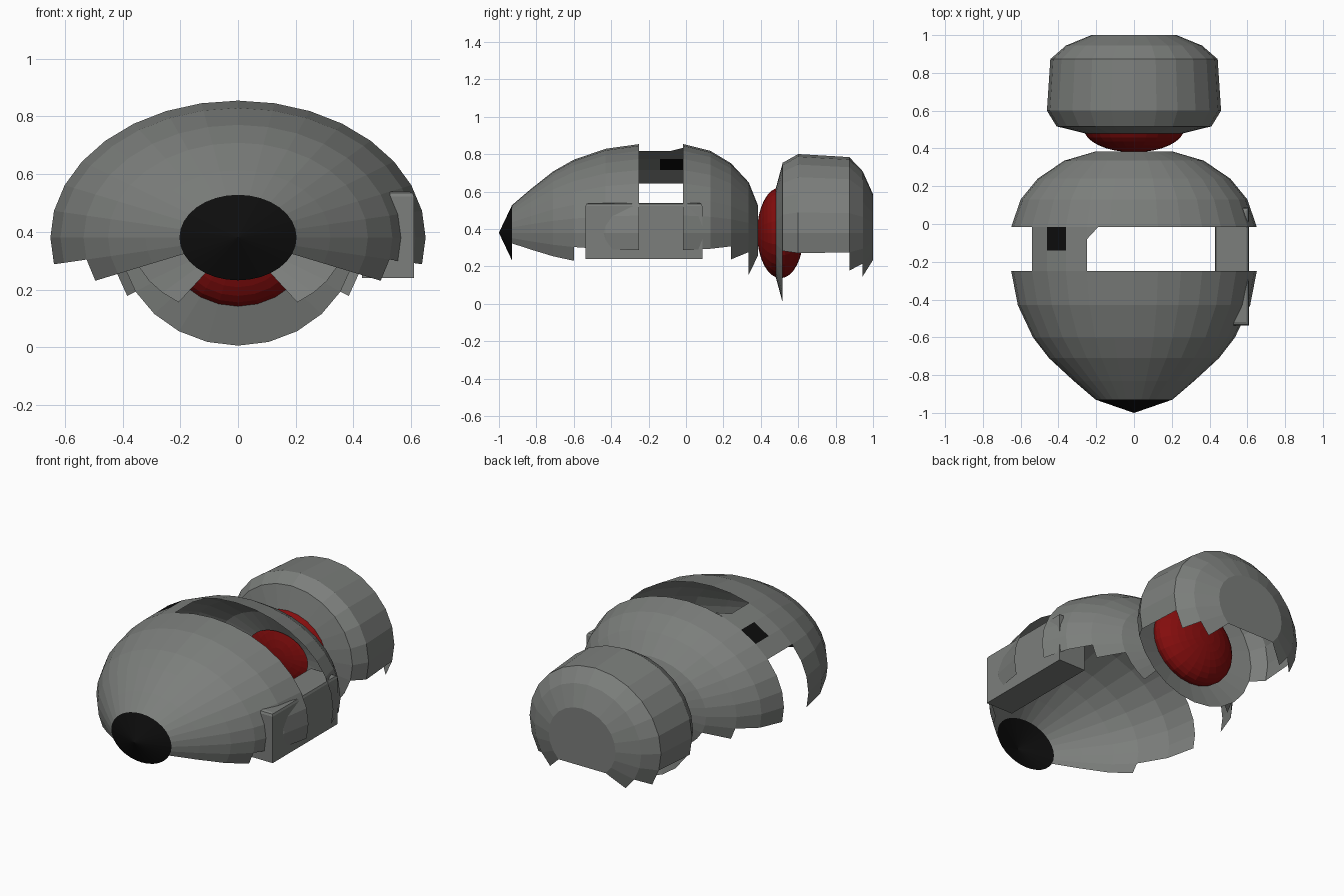
import bpy, bmesh
from math import sin, cos, pi

cube = bpy.data.objects.get("Cube")
if cube:
    bpy.data.objects.remove(cube, do_unlink=True)

MID_Z = 0.38


def material(name, rgb):
    m = bpy.data.materials.new(name)
    m.use_nodes = True
    m.diffuse_color = (*rgb, 1)
    m.node_tree.nodes["Principled BSDF"].inputs["Base Color"].default_value = (*rgb, 1)
    return m


GREY = material("grey", (0.2, 0.21, 0.2))
BLACK = material("black", (0.004, 0.004, 0.004))
RED = material("red", (0.23, 0.004, 0.004))


def finish(name, bm, *mats):
    bmesh.ops.remove_doubles(bm, verts=bm.verts, dist=0.0005)
    mesh = bpy.data.meshes.new(name)
    bm.to_mesh(mesh)
    bm.free()
    for m in mats:
        mesh.materials.append(m)
    ob = bpy.data.objects.new(name, mesh)
    bpy.context.collection.objects.link(ob)
    return ob


def point(y, rx, ratio, turn):
    """Point on an elliptical ring, turn being the angle above +x."""
    return (rx * cos(turn), y, MID_Z + rx / ratio * sin(turn))


def band(bm, front, back, ratio, segs, first, last):
    """Quads between two (y, radius) rings, over a range of segments."""
    faces = []
    for i in range(first, last):
        a, b = 2 * pi * i / segs, 2 * pi * (i + 1) / segs
        corners = [point(*front, ratio, a), point(*back, ratio, a),
                   point(*back, ratio, b), point(*front, ratio, b)]
        faces.append(bm.faces.new([bm.verts.new(c) for c in corners]))
    return faces


def shell(rings, drops, ratio, segs):
    """Open shell; each band reaches its own number of segments below the middle."""
    bm = bmesh.new()
    for front, back, drop in zip(rings, rings[1:], drops):
        band(bm, front, back, ratio, segs, -drop, segs // 2 + drop)
    return bm


# Nose tip and front shell
nose = shell([(-1, 0.001), (-0.93, 0.203)], [8], 1.37, 32)
finish("nose_tip", nose, BLACK)
front = shell([(-0.93, 0.203), (-0.83, 0.32), (-0.71, 0.45), (-0.6, 0.535),
               (-0.43, 0.615), (-0.25, 0.65)], [2, 2, 2, 1, 1], 1.37, 32)
finish("front_shell", front, GREY)

# Middle shell, open at the back
middle = shell([(-0.015, 0.65), (0.13, 0.6), (0.24, 0.51), (0.335, 0.37),
                (0.385, 0.2)], [1, 1, 2, 5], 1.37, 32)
finish("middle_shell", middle, GREY)

# Bridge strip between the shells, with one black panel
bridge = bmesh.new()
band(bridge, (-0.25, 0.65), (-0.14, 0.65), 1.37, 32, 10, 13)
for i, face in enumerate(band(bridge, (-0.14, 0.65), (-0.015, 0.65), 1.37, 32, 10, 13)):
    face.material_index = int(i == 1)
edge, tip = 10 * pi / 16, 9.5 * pi / 16
bridge.faces.new([bridge.verts.new(point(y, 0.65, 1.37, t))
                  for y, t in ((-0.08, edge), (-0.015, tip), (-0.015, edge))])
finish("bridge_strip", bridge, GREY, BLACK)

# Rear housing with its flat end
rear_rings = [(0.48, 0.26), (0.517, 0.41), (0.6, 0.461), (0.873, 0.443),
              (0.945, 0.36), (1.0, 0.225)]
rear = shell(rear_rings, [6, 1, 1, 2, 3], 1.095, 24)
rear.faces.new([rear.verts.new(point(*rear_rings[-1], 1.095, i * pi / 12))
                for i in range(15, -4, -1)])
finish("rear_housing", rear, GREY)

# Red joint ball between the shells
ball = bmesh.new()
bmesh.ops.create_uvsphere(ball, u_segments=24, v_segments=16, radius=1)
joint = finish("joint_ball", ball, RED)
joint.rotation_euler.x = pi / 2
joint.scale = (0.265, 0.243, 0.125)
joint.location = (0, 0.505, MID_Z)

# Side box
box = bmesh.new()
bmesh.ops.create_cube(box, size=1)
bmesh.ops.scale(box, vec=(0.18, 0.625, 0.3), verts=box.verts)
bmesh.ops.translate(box, vec=(0.52, -0.225, 0.39), verts=box.verts)
upper = [e for e in box.edges if all(v.co.z > 0.5 for v in e.verts)]
bmesh.ops.bevel(box, geom=upper, offset=0.018, segments=2, profile=0.5, affect='EDGES')
finish("side_box", box, GREY)
